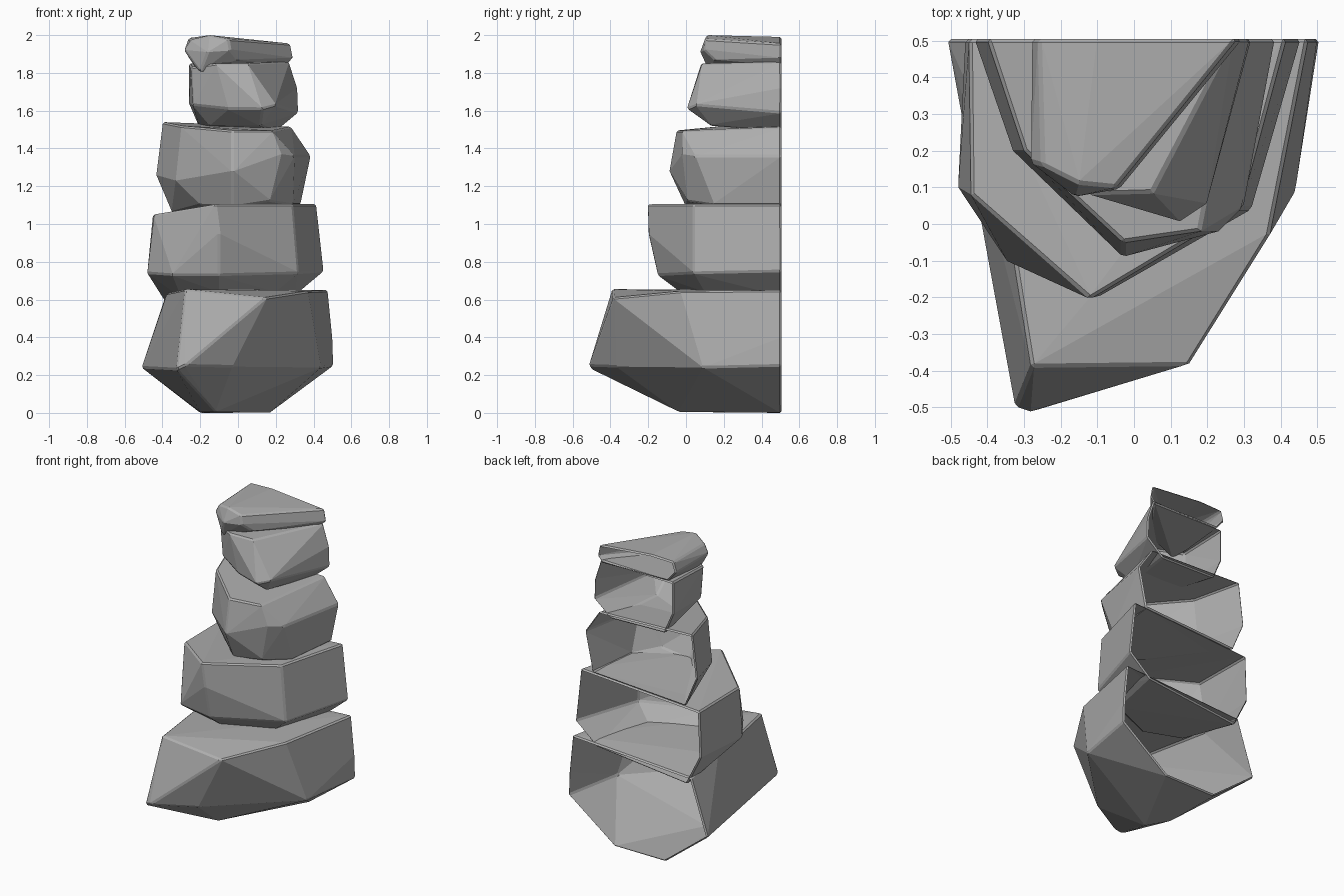
import bpy, bmesh, math

BACK = 0.505   # every stone is cut off and left open at this plane

stone = bpy.data.materials.new("stone_grey")
stone.diffuse_color = (0.42, 0.42, 0.42, 1)


def rock(name, *levels):
    """Faceted stone: hull of a few outlines, chipped edges, open back."""
    bm = bmesh.new()
    for level in levels:
        for x, y, z in level:
            bm.verts.new((x, y, z))
    res = bmesh.ops.convex_hull(bm, input=bm.verts[:])
    junk = {g for g in res["geom_interior"] + res["geom_unused"]
            if isinstance(g, bmesh.types.BMVert)}
    bmesh.ops.delete(bm, geom=list(junk), context='VERTS')
    bmesh.ops.dissolve_limit(bm, angle_limit=math.radians(3),
                             verts=bm.verts[:], edges=bm.edges[:])
    bmesh.ops.recalc_face_normals(bm, faces=bm.faces[:])
    sharp = [e for e in bm.edges if e.calc_face_angle(0) > math.radians(35)]
    bmesh.ops.bevel(bm, geom=sharp, offset=0.009, offset_type='OFFSET',
                    segments=1, affect='EDGES', clamp_overlap=True)
    bm.normal_update()
    back = [f for f in bm.faces if f.normal.y > 0.95 and f.calc_center_median().y > BACK - 0.01]
    bmesh.ops.delete(bm, geom=back, context='FACES')
    me = bpy.data.meshes.new(name)
    bm.to_mesh(me)
    bm.free()
    me.materials.append(stone)
    ob = bpy.data.objects.new(name, me)
    bpy.context.collection.objects.link(ob)
    return ob


B = BACK

# base stone
rock("base_stone",
     [(-.39, B, .6), (-.375, .2, .635), (-.28, -.39, .655), (.15, -.385, .61), (.37, -.03, .645),
      (.475, B, .65)],
     [(-.51, B, .24), (-.325, -.5, .23), (-.28, -.515, .25), (-.03, -.37, .245), (.44, .09, .24),
      (.505, B, .25), (.5, B, .4)],
     [(-.2, B, 0), (-.2, .1, .005), (-.12, -.04, .005), (.17, B, 0)])

# second stone
rock("second_stone",
     [(-.45, B, 1.05), (-.445, .08, 1.05), (-.12, -.205, 1.105), (.29, .04, 1.105), (.415, B, 1.105)],
     [(-.46, B, .75), (-.48, .1, .74), (-.35, -.1, .73), (-.1, -.2, .95), (-.1, -.15, .73),
      (.32, .04, .74), (.455, B, .75)],
     [(-.36, B, .55), (-.3, .1, .61), (-.1, -.03, .64), (.2, .1, .64), (.3, B, .62)])

# middle stone
rock("middle_stone",
     [(-.4, B, 1.54), (-.3, .2, 1.52), (-.03, -.05, 1.495), (.18, -.02, 1.495), (.28, B, 1.515)],
     [(-.435, B, 1.26), (-.33, .2, 1.23), (-.03, -.09, 1.28), (.23, -.02, 1.37),
      (.3, .05, 1.36), (.385, B, 1.36)],
     [(-.35, B, 1.06), (-.2, .15, 1.1), (-.03, 0, 1.09), (.17, .01, 1.12), (.29, .15, 1.1), (.33, B, 1.1)])

# fourth stone
rock("fourth_stone",
     [(-.26, B, 1.85), (-.25, .17, 1.83), (-.12, .08, 1.85), (.05, .085, 1.85), (.27, B, 1.86)],
     [(-.26, B, 1.64), (-.24, .18, 1.63), (-.05, .07, 1.61), (.13, .005, 1.61),
      (.2, .05, 1.63), (.32, B, 1.59), (.315, B, 1.72)],
     [(-.2, B, 1.5), (-.15, .25, 1.52), (.12, .13, 1.52), (.2, B, 1.49)])

# flat cap stone
rock("cap_stone",
     [(-.26, B, 1.985), (-.25, .16, 1.975), (-.15, .11, 2), (-.05, .1, 1.98), (-.1, B, 1.99), (.28, B, 1.955)],
     [(-.285, .17, 1.92), (-.28, B, 1.92), (-.16, .075, 1.91), (-.04, .095, 1.92), (.295, B, 1.88)],
     [(-.22, .2, 1.82), (-.2, .12, 1.805), (0, .15, 1.87), (.26, B, 1.84), (-.22, B, 1.85)])
